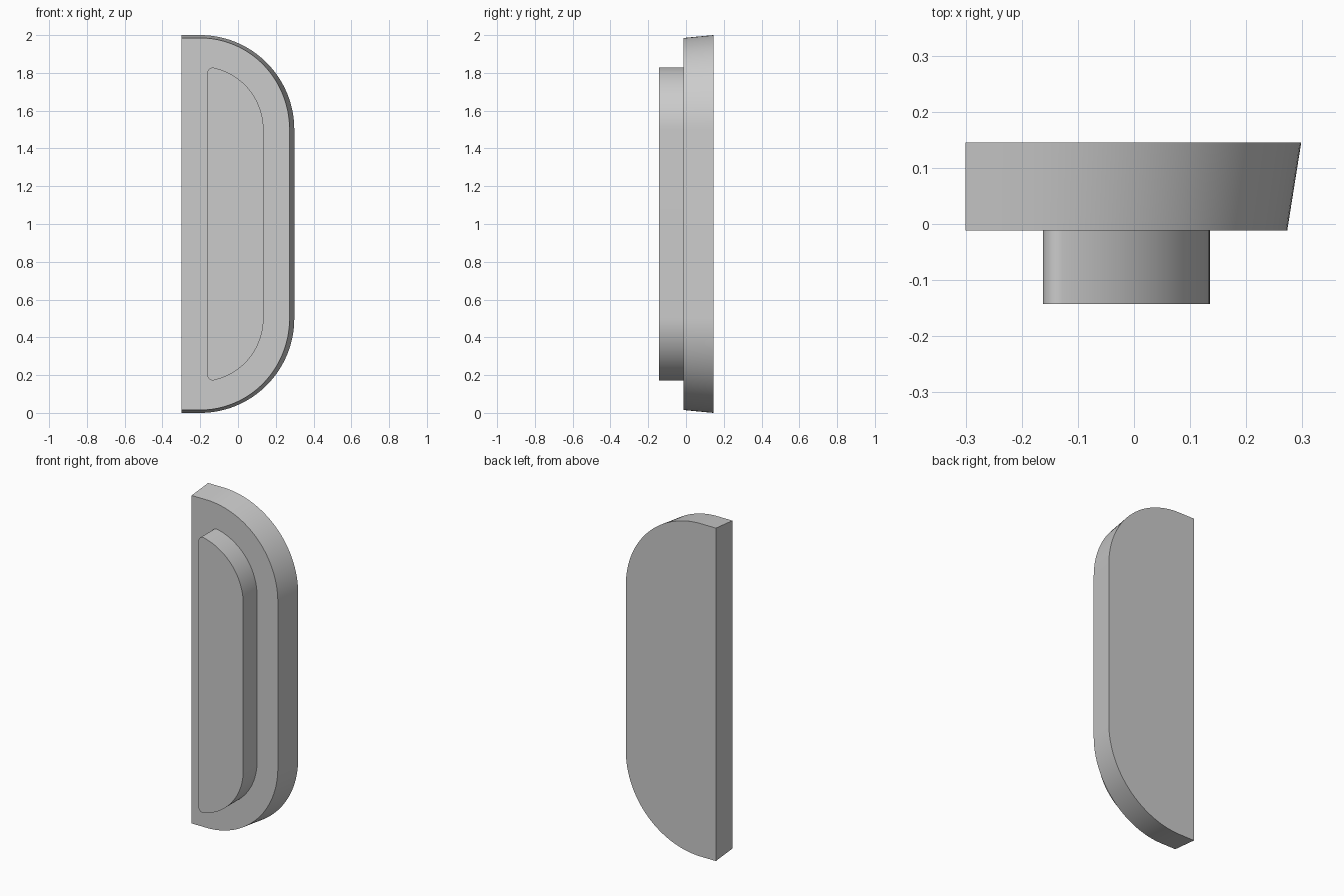
import bpy, bmesh
from math import cos, sin, pi, sqrt, atan2, radians

if "Cube" in bpy.data.objects:
    bpy.data.objects.remove(bpy.data.objects["Cube"], do_unlink=True)

MID = 1.0             # mirror height
CX, CZ = -0.2, 1.5    # centre of the large upper arc

grey = bpy.data.materials.new("plain grey")
grey.use_nodes = True
grey.diffuse_color = (0.6, 0.6, 0.6, 1)
grey.node_tree.nodes["Principled BSDF"].inputs["Base Color"].default_value = (0.6, 0.6, 0.6, 1)


def arc(cx, cz, rx, rz, a0, a1, n):
    """Points along an elliptical arc."""
    return [(cx + rx * cos(a0 + (a1 - a0) * i / n),
             cz + rz * sin(a0 + (a1 - a0) * i / n)) for i in range(n + 1)]


def mirrored(upper):
    """Close an upper half outline with its reflection below."""
    return upper + [(x, 2 * MID - z) for x, z in reversed(upper)]


def loft(name, front, back, y_front, y_back):
    """Solid between two matching outlines."""
    bm = bmesh.new()
    a = [bm.verts.new((x, y_front, z)) for x, z in front]
    b = [bm.verts.new((x, y_back, z)) for x, z in back]
    bm.faces.new(a)
    bm.faces.new(b[::-1])
    n = len(a)
    for i in range(n):
        j = (i + 1) % n
        bm.faces.new((a[i], b[i], b[j], a[j]))
    bmesh.ops.recalc_face_normals(bm, faces=bm.faces)
    mesh = bpy.data.meshes.new(name)
    bm.to_mesh(mesh)
    bm.free()
    mesh.materials.append(grey)
    obj = bpy.data.objects.new(name, mesh)
    bpy.context.collection.objects.link(obj)
    bpy.ops.object.select_all(action='DESELECT')
    obj.select_set(True)
    bpy.context.view_layer.objects.active = obj
    bpy.ops.object.shade_smooth_by_angle(angle=radians(30))
    return obj


def plate_outline(rx, rz):
    """Half-rounded outline with a straight left edge."""
    return mirrored(arc(CX, CZ, rx, rz, 0, pi / 2, 32) + [(-0.3, CZ + rz)])


# Backing plate, tapering towards the front
loft("backing_plate", plate_outline(0.473, 0.485), plate_outline(0.498, 0.5), -0.012, 0.145)

# Raised pad: large arc blended into a small rounded corner
R, r, left = 0.335, 0.028, -0.162
fx = left + r
fz = CZ + sqrt((R - r) ** 2 - (fx - CX) ** 2)
blend = atan2(fz - CZ, fx - CX)
pad = mirrored(arc(CX, CZ, R, R, 0, blend, 28) + arc(fx, fz, r, r, blend, pi, 10)[1:])
loft("raised_pad", pad, pad, -0.143, -0.011)
